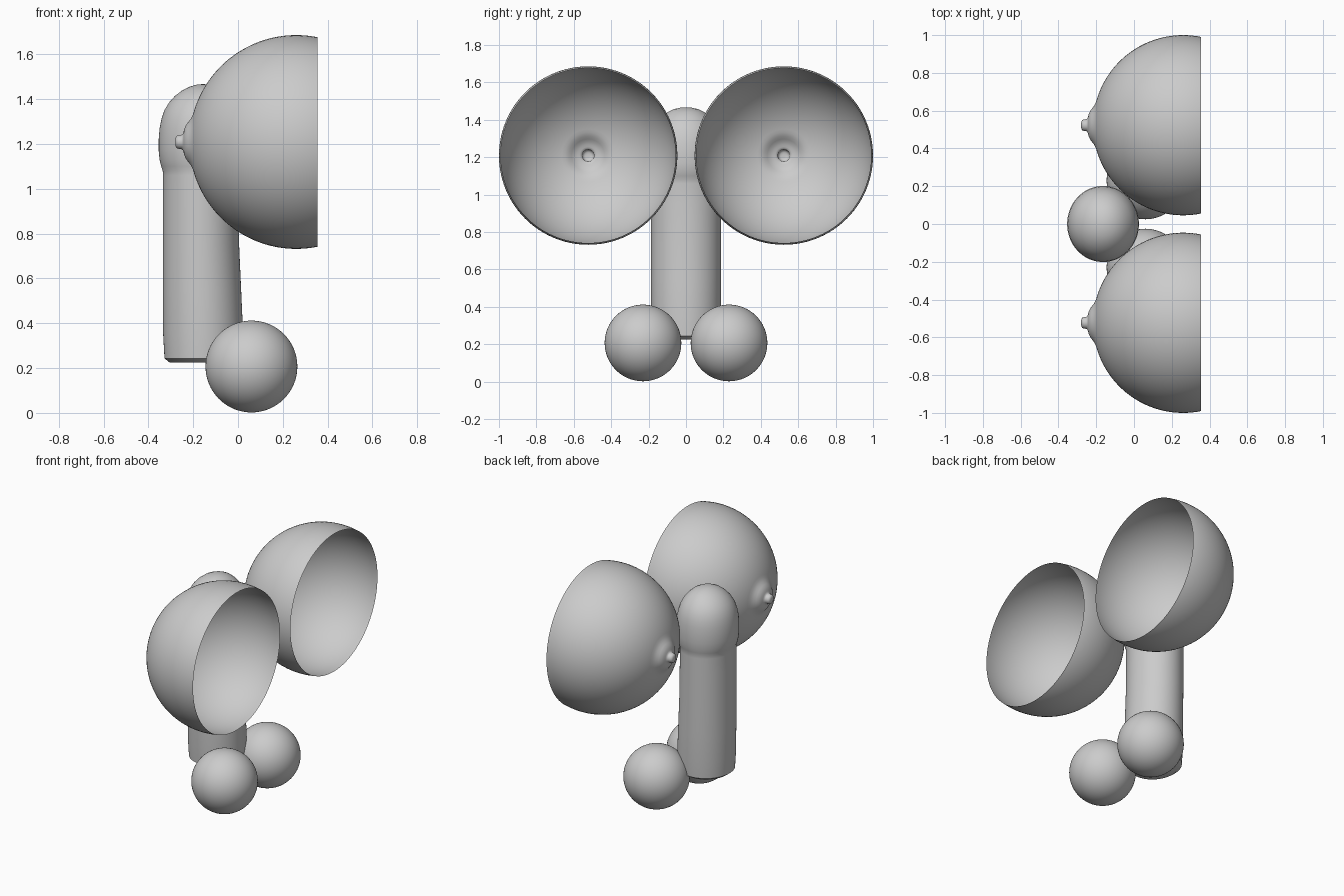
import bpy, bmesh
from math import sin, cos, pi, radians, sqrt

if "Cube" in bpy.data.objects:
    bpy.data.objects.remove(bpy.data.objects["Cube"])


def loft(name, rings, close_start, close_end, seg=64):
    """Skin a list of vertex rings (lists of points), with optional end caps."""
    bm = bmesh.new()
    loops = [[bm.verts.new(p) for p in ring] for ring in rings]
    for a, b in zip(loops, loops[1:]):
        for i in range(seg):
            j = (i + 1) % seg
            bm.faces.new((a[i], a[j], b[j], b[i]))
    if close_start:
        bm.faces.new(loops[0][::-1])
    if close_end:
        bm.faces.new(loops[-1])
    bmesh.ops.recalc_face_normals(bm, faces=bm.faces)
    mesh = bpy.data.meshes.new(name)
    bm.to_mesh(mesh)
    bm.free()
    obj = bpy.data.objects.new(name, mesh)
    bpy.context.collection.objects.link(obj)
    smooth(obj)
    return obj


def smooth(obj):
    bpy.ops.object.select_all(action='DESELECT')
    obj.select_set(True)
    bpy.context.view_layer.objects.active = obj
    bpy.ops.object.shade_smooth_by_angle(angle=radians(40))


# Open domes with a small raised nub, revolved about the x axis
R, CX, CY, CZ = 0.477, 0.26, 0.523, 1.209
nub = [(-0.280, 0.008), (-0.279, 0.018), (-0.274, 0.027), (-0.264, 0.031),
       (-0.252, 0.032), (-0.246, 0.037), (-0.243, 0.046), (-0.240, 0.058),
       (-0.233, 0.074), (-0.223, 0.088), (-0.211, 0.103)]
a0, a1 = radians(15), radians(101.5)
dome_profile = nub + [(CX - R * cos(a0 + (a1 - a0) * i / 40),
                       R * sin(a0 + (a1 - a0) * i / 40)) for i in range(41)]
for side, label in ((-1, "right"), (1, "left")):
    rings = [[(x, side * CY + r * cos(2 * pi * i / 96), CZ + r * sin(2 * pi * i / 96))
              for i in range(96)] for x, r in dome_profile]
    loft(f"dome_{label}", rings, True, False, 96)

# Upright column with a rounded cap: z, front x, back x, half width
column = [(0.225, -0.305, -0.01, 0.155), (0.243, -0.328, 0.02, 0.180),
          (0.35, -0.334, 0.023, 0.186), (0.55, -0.335, 0.014, 0.187),
          (0.75, -0.335, 0.005, 0.187), (0.95, -0.335, 0.002, 0.187),
          (1.06, -0.335, 0.002, 0.187), (1.08, -0.336, 0.004, 0.187),
          (1.10, -0.343, 0.012, 0.192), (1.13, -0.350, 0.022, 0.198),
          (1.17, -0.354, 0.026, 0.201), (1.22, -0.354, 0.026, 0.201),
          (1.27, -0.350, 0.023, 0.197), (1.31, -0.342, 0.015, 0.190),
          (1.35, -0.329, 0.003, 0.177), (1.385, -0.308, -0.016, 0.157),
          (1.415, -0.281, -0.040, 0.131), (1.44, -0.248, -0.068, 0.100),
          (1.457, -0.213, -0.100, 0.065), (1.465, -0.183, -0.130, 0.030),
          (1.467, -0.163, -0.150, 0.008)]
rings = [[((f + b) / 2 + (b - f) / 2 * cos(2 * pi * i / 64), w * sin(2 * pi * i / 64), z)
          for i in range(64)] for z, f, b, w in column]
loft("column", rings, True, True)

# Base balls
for side, label in ((-1, "right"), (1, "left")):
    bpy.ops.mesh.primitive_uv_sphere_add(segments=64, ring_count=32, radius=0.205,
                                         location=(0.06, side * 0.23, 0.207))
    ball = bpy.context.object
    ball.name = f"ball_{label}"
    smooth(ball)
